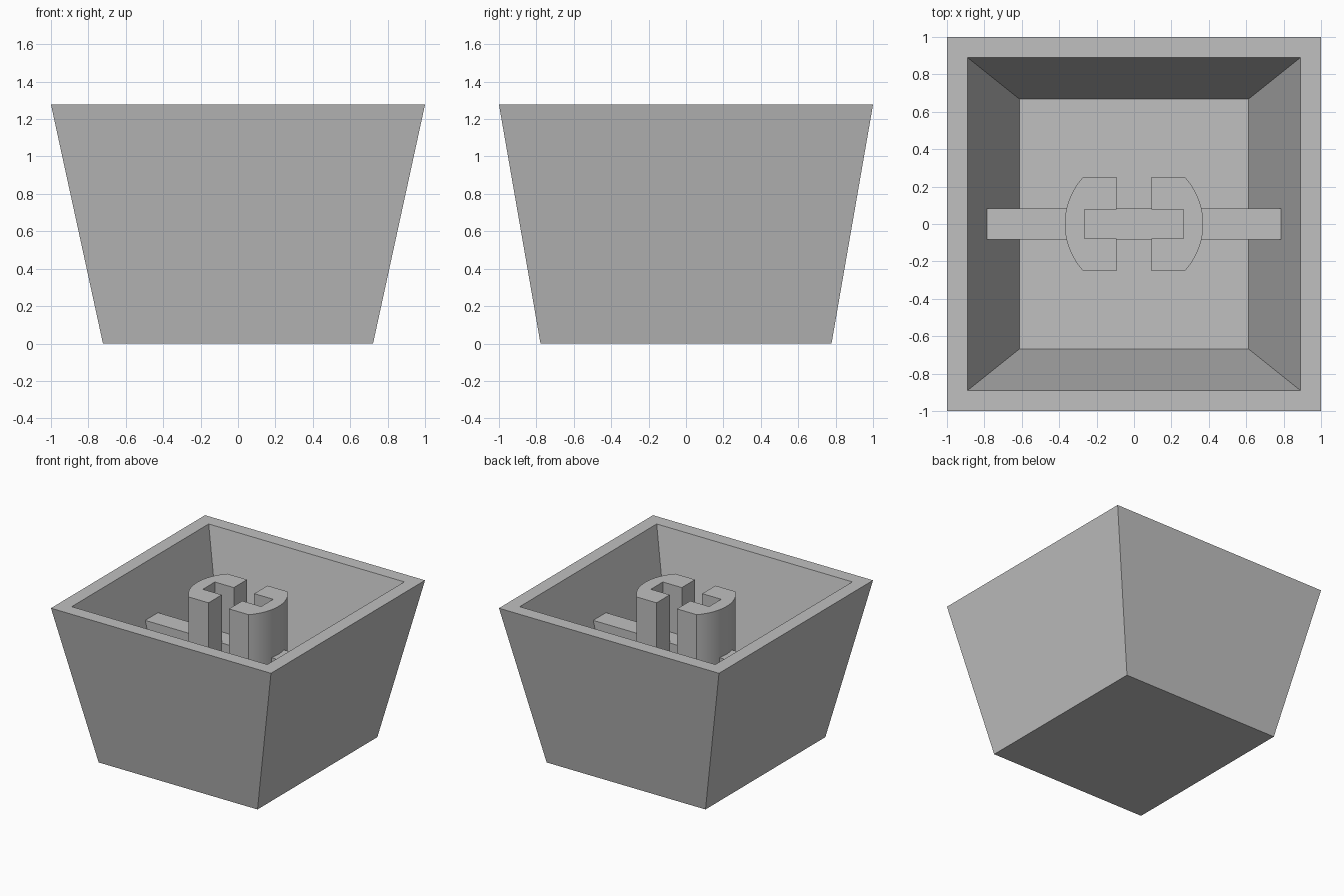
import bpy
import bmesh
import math

cube = bpy.data.objects.get("Cube")
if cube:
    bpy.data.objects.remove(cube, do_unlink=True)

HEIGHT = 1.278
FLOOR = 0.222
BAR_TOP = 0.885

# One plain grey for everything
grey = bpy.data.materials.new("plain grey")
grey.use_nodes = True
grey.diffuse_color = (0.53, 0.53, 0.53, 1)
grey.node_tree.nodes["Principled BSDF"].inputs["Base Color"].default_value = grey.diffuse_color


def finish(name, bm):
    bmesh.ops.recalc_face_normals(bm, faces=bm.faces)
    mesh = bpy.data.meshes.new(name)
    bm.to_mesh(mesh)
    bm.free()
    mesh.materials.append(grey)
    obj = bpy.data.objects.new(name, mesh)
    bpy.context.collection.objects.link(obj)
    return obj


def loft(name, rings):
    """Join rectangular rings (half x, half y, z) and cap both ends."""
    bm = bmesh.new()
    loops = [[bm.verts.new((sx * hx, sy * hy, z))
              for sx, sy in ((-1, -1), (1, -1), (1, 1), (-1, 1))]
             for hx, hy, z in rings]
    for low, high in zip(loops, loops[1:]):
        for i in range(4):
            j = (i + 1) % 4
            bm.faces.new((low[i], low[j], high[j], high[i]))
    bm.faces.new(loops[0][::-1])
    bm.faces.new(loops[-1])
    return finish(name, bm)


# Tapered open box: outer wall, rim, inner wall, floor
loft("tapered_shell", [
    (0.722, 0.778, 0), (1, 1, HEIGHT),
    (0.889, 0.889, HEIGHT), (0.611, 0.667, FLOOR)])

# Cross bar running into both side walls
loft("cross_bar", [(0.64, 0.083, 0.2), (0.82, 0.083, BAR_TOP)])


# Slotted round stem, made of two facing clamp halves
def stem_half(name, side):
    radius, flat, slot, pocket_x, pocket_y = 0.37, 0.25, 0.093, 0.265, 0.078
    limit = math.asin(flat / radius)
    steps = 24
    arc = [-limit + 2 * limit * i / steps for i in range(steps + 1)]
    outline = [(slot, -flat)]
    outline += [(radius * math.cos(a), radius * math.sin(a)) for a in arc]
    outline += [(slot, flat), (slot, pocket_y), (pocket_x, pocket_y),
                (pocket_x, -pocket_y), (slot, -pocket_y)]
    bm = bmesh.new()
    base = bm.faces.new([bm.verts.new((side * x, y, 0.2)) for x, y in outline])
    top = bmesh.ops.extrude_face_region(bm, geom=[base], use_keep_orig=True)
    verts = [g for g in top["geom"] if isinstance(g, bmesh.types.BMVert)]
    bmesh.ops.translate(bm, verts=verts, vec=(0, 0, HEIGHT - 0.2))
    obj = finish(name, bm)
    bpy.ops.object.select_all(action="DESELECT")
    obj.select_set(True)
    bpy.context.view_layer.objects.active = obj
    bpy.ops.object.shade_smooth_by_angle(angle=math.radians(25))


for name, side in (("left_stem_half", 1), ("right_stem_half", -1)):
    stem_half(name, side)
